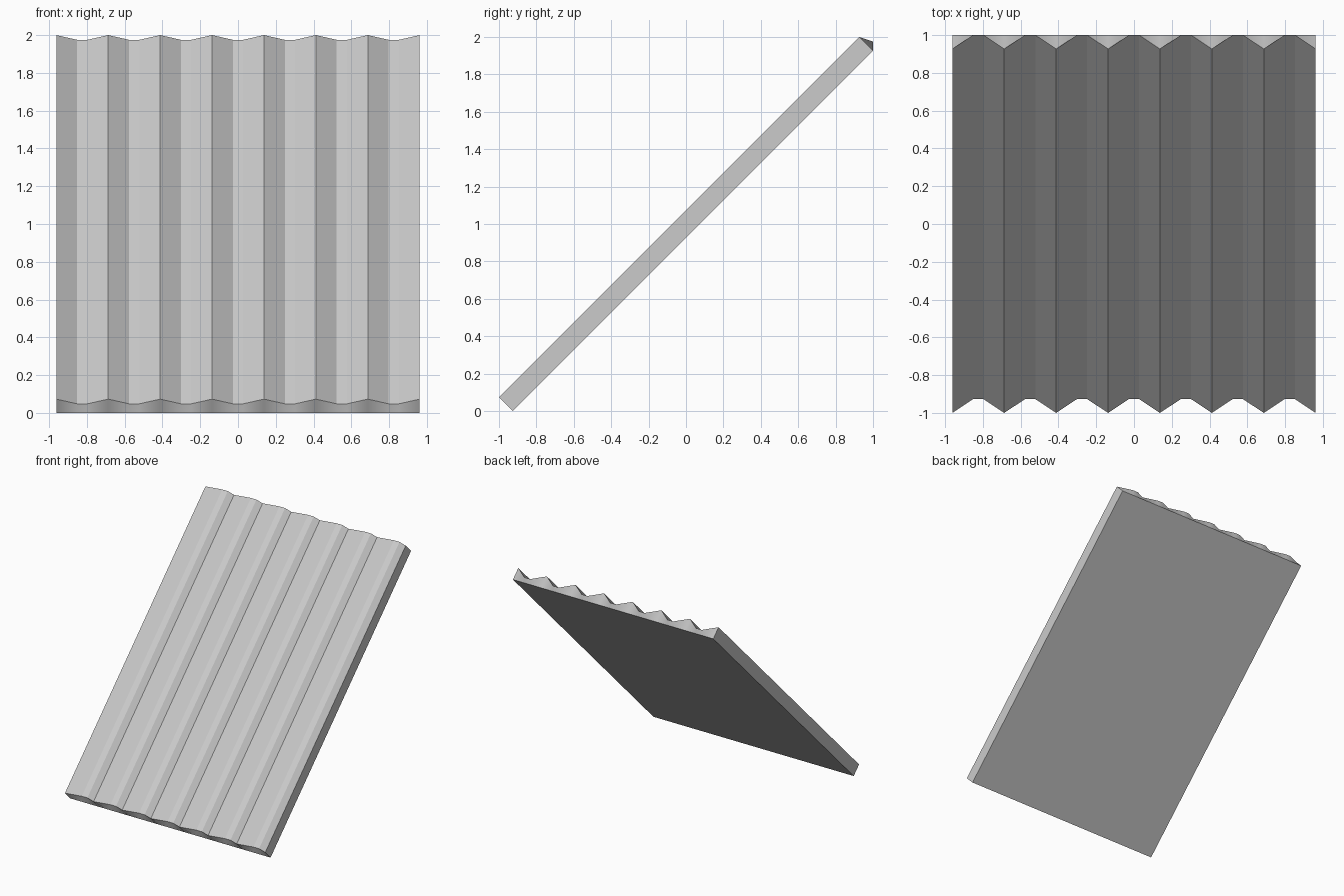
import bpy, bmesh

if "Cube" in bpy.data.objects:
    bpy.data.objects.remove(bpy.data.objects["Cube"])

RIDGES = 7
HALF_W = 0.962
PITCH = 2 * HALF_W / RIDGES
FLAT = 0.027      # half width of each groove floor

# (y, z) of the lower and upper end of each lengthwise line
CREST = ((-1.0, 0.073), (0.927, 2.0))
GROOVE = ((-0.927, 0.048), (1.0, 1.975))
BASE = ((-0.927, 0.0), (1.0, 1.927))

# Cross-section: crest, groove floor, crest, ...
profile = []
for i in range(RIDGES):
    x = -HALF_W + i * PITCH
    mid = x + PITCH / 2
    profile += [(x, CREST), (mid - FLAT, GROOVE), (mid + FLAT, GROOVE)]
profile.append((HALF_W, CREST))

bm = bmesh.new()


def line(x, ends):
    return [bm.verts.new((x, y, z)) for y, z in ends]


top = [line(x, ends) for x, ends in profile]
bottom = [line(x, BASE) for x, _ in profile]

# Corrugated top, flat underside and the twisted end strips
for a, b, c, d in zip(top, top[1:], bottom, bottom[1:]):
    bm.faces.new((a[0], b[0], b[1], a[1]))
    bm.faces.new((c[0], c[1], d[1], d[0]))
    for e in (0, 1):
        bm.faces.new((a[e], c[e], d[e], b[e])).smooth = True

# Side walls
for t, b in ((top[0], bottom[0]), (top[-1], bottom[-1])):
    bm.faces.new((t[0], t[1], b[1], b[0]))

bmesh.ops.recalc_face_normals(bm, faces=bm.faces)
mesh = bpy.data.meshes.new("corrugated_roof_panel")
bm.to_mesh(mesh)
bm.free()
panel = bpy.data.objects.new("corrugated_roof_panel", mesh)
bpy.context.collection.objects.link(panel)
